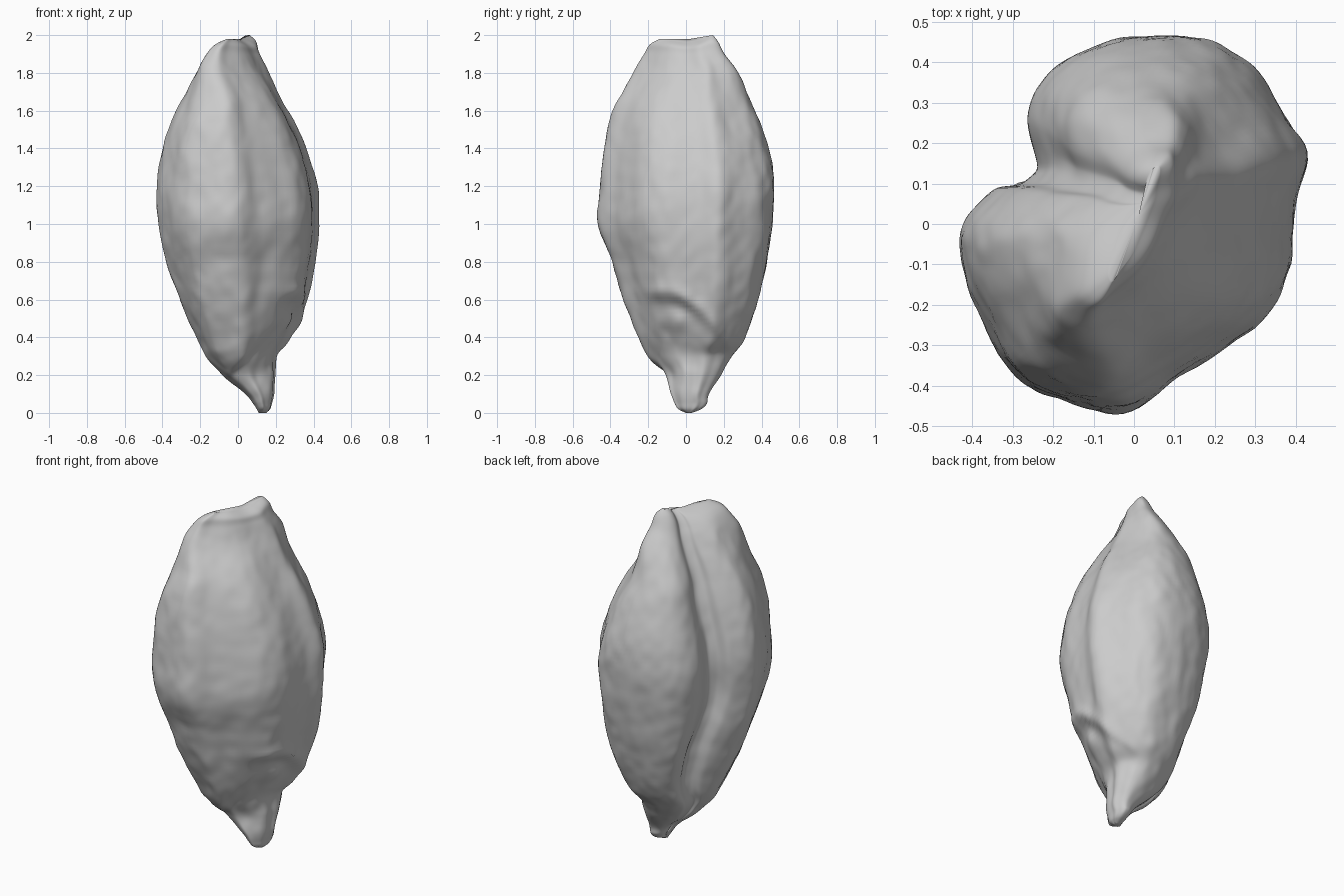
import bpy, bmesh, math
from mathutils import Vector, noise

if "Cube" in bpy.data.objects:
    bpy.data.objects.remove(bpy.data.objects["Cube"])

SIDES, ROWS = 160, 150

# Widest cross-section, counter-clockwise, in hundredths
OUTLINE = [(43, 18), (36, 29), (28, 40), (17, 46), (0, 46), (-14, 42), (-22, 36),
           (-26, 27), (-25, 17), (-27, 10), (-35, 8), (-42, 0), (-43, -8), (-39, -20),
           (-30, -37), (-17, -44), (-1, -46), (12, -37), (30, -25), (38, -12), (40, 5)]

# Extents in hundredths: z, x low, x high, y low, y high
PROFILE = [(0, 11, 15, 0, 3), (2, 10, 17, -4, 8), (5, 8, 18, -6, 11), (10, 4, 19, -8, 12),
           (20, -8, 20, -12, 18), (30, -17, 22, -20, 24), (40, -22, 29, -25, 31),
           (60, -31, 37, -33, 38), (80, -38, 41, -39, 42), (100, -42, 43, -46, 45),
           (120, -43, 42, -45, 46), (140, -40, 36, -43, 43), (160, -33, 26, -38, 36),
           (180, -21, 14, -28, 27), (190, -14, 9, -22, 20), (195, -9, 7, -19, 17),
           (198, -3, 3, -14, 14)]


def spline(a, b, c, d, t):
    """Catmull-Rom blend between b and c."""
    return tuple(0.5 * (2 * q + (r - p) * t + (2 * p - 5 * q + 4 * r - s) * t * t
                        + (3 * q - p - 3 * r + s) * t ** 3)
                 for p, q, r, s in zip(a, b, c, d))


def sample(points, u, closed):
    n = len(points)
    i = math.floor(u)
    if closed:
        ids = [(i + k) % n for k in (-1, 0, 1, 2)]
    else:
        i = min(i, n - 2)
        ids = [min(max(i + k, 0), n - 1) for k in (-1, 0, 1, 2)]
    return spline(*[points[k] for k in ids], u - i)


def ramp(x, a, b):
    t = min(max((x - a) / (b - a), 0), 1)
    return t * t * (3 - 2 * t)


def bump(d, width):
    return math.exp(-(d / width) ** 2)


def angle_from(px, py, degrees):
    off = math.atan2(py, px) - math.radians(degrees)
    return (off + math.pi) % (2 * math.pi) - math.pi


def grain_point(u, row):
    z, x0, x1, y0, y1 = (v / 100 for v in row)
    px, py = sample(OUTLINE, u, True)
    px, py = px / 43, py / 46
    # Crease: a broad valley near the top, a thin fold below, closed at the base
    off = angle_from(px, py, 152)
    narrow = 0.05 * bump(off, 0.1) * ramp(z, 0.3, 0.6) * (1 - ramp(z, 1.2, 1.6))
    wide = 0.2 * bump(angle_from(px, py, 140), 0.45) * ramp(z, 1.1, 1.7)
    fill = 0.25 * bump(off, 0.35) * (1 - ramp(z, 0.2, 0.5))
    k = 1 - narrow - wide + fill
    p = Vector(((x0 + x1) / 2 + px * k * (x1 - x0) / 2,
                (y0 + y1) / 2 + py * k * (y1 - y0) / 2, z))
    # The crease wanders sideways along its length
    drift = 0.035 * ramp(-z, -1.0, -0.6) * ramp(z, 0.2, 0.5) + 0.035 * ramp(z, 1.2, 1.6)
    p += Vector((1, 1, 0)) * drift * bump(off, 0.4)
    # Crown ridge runs slantwise
    p.x += 0.36 * p.y * ramp(z, 1.6, 1.96)
    # Germ scar: hollow under a slanting lip, with a small swelling inside
    side = ramp(px, 0.2, 0.8)
    lip = 0.59 - 0.6 * p.y - 2.2 * p.y ** 2
    hollow = ramp(lip - z, -0.02, 0.06) * ramp(z, 0.2, 0.4) * bump(p.y + 0.06, 0.16)
    swell = bump(p.y + 0.05, 0.06) * bump(z - 0.48, 0.05)
    p.x += side * (0.01 * bump(z - lip - 0.02, 0.04) * bump(p.y, 0.25)
                   - 0.045 * hollow + 0.025 * swell)
    # Fold sweeping from the scar down across the front
    fold = 0.27 + 1.05 * p.x
    p.y += 0.022 * ramp(-py, 0.1, 0.6) * ramp(fold - z, 0, 0.05) * ramp(z, 0.12, 0.25)
    # Wrinkled husk
    wrinkle = noise.noise(Vector((p.x * 9, p.y * 9, z * 5)))
    fine = noise.noise(Vector((p.x * 18, p.y * 18, z * 14)))
    amount = (0.008 * wrinkle + 0.004 * fine) * ramp(z, 0, 0.2) * (1 - ramp(z, 1.8, 1.95))
    p += Vector((px, py, 0)) * amount
    # Uneven crown with a short spur
    p.z += ramp(z, 1.85, 1.98) * (0.02 * bump(p.y - 0.14, 0.05) - 0.015 * bump(p.y, 0.08))
    return p


# Kernel: rings lofted along the height, closed at both ends
bm = bmesh.new()
rings = []
for j in range(ROWS + 1):
    row = sample(PROFILE, j * (len(PROFILE) - 1) / ROWS, False)
    rings.append([bm.verts.new(grain_point(i * len(OUTLINE) / SIDES, row))
                  for i in range(SIDES)])
for low, high in zip(rings, rings[1:]):
    for i in range(SIDES):
        n = (i + 1) % SIDES
        bm.faces.new((low[i], low[n], high[n], high[i]))
for ring in (rings[0], rings[-1]):
    centre = bm.verts.new(sum((v.co for v in ring), Vector()) / SIDES)
    for i in range(SIDES):
        bm.faces.new((ring[i], ring[(i + 1) % SIDES], centre))
bmesh.ops.recalc_face_normals(bm, faces=bm.faces)
mesh = bpy.data.meshes.new("grain_kernel")
bm.to_mesh(mesh)
bm.free()
kernel = bpy.data.objects.new("grain_kernel", mesh)
bpy.context.collection.objects.link(kernel)

# Plain grey husk colour
husk = bpy.data.materials.new("husk_grey")
husk.use_nodes = True
colour = (0.6, 0.6, 0.6, 1)
husk.diffuse_color = colour
husk.node_tree.nodes["Principled BSDF"].inputs["Base Color"].default_value = colour
mesh.materials.append(husk)

bpy.context.view_layer.objects.active = kernel
kernel.select_set(True)
bpy.ops.object.shade_smooth_by_angle(angle=math.radians(60))
